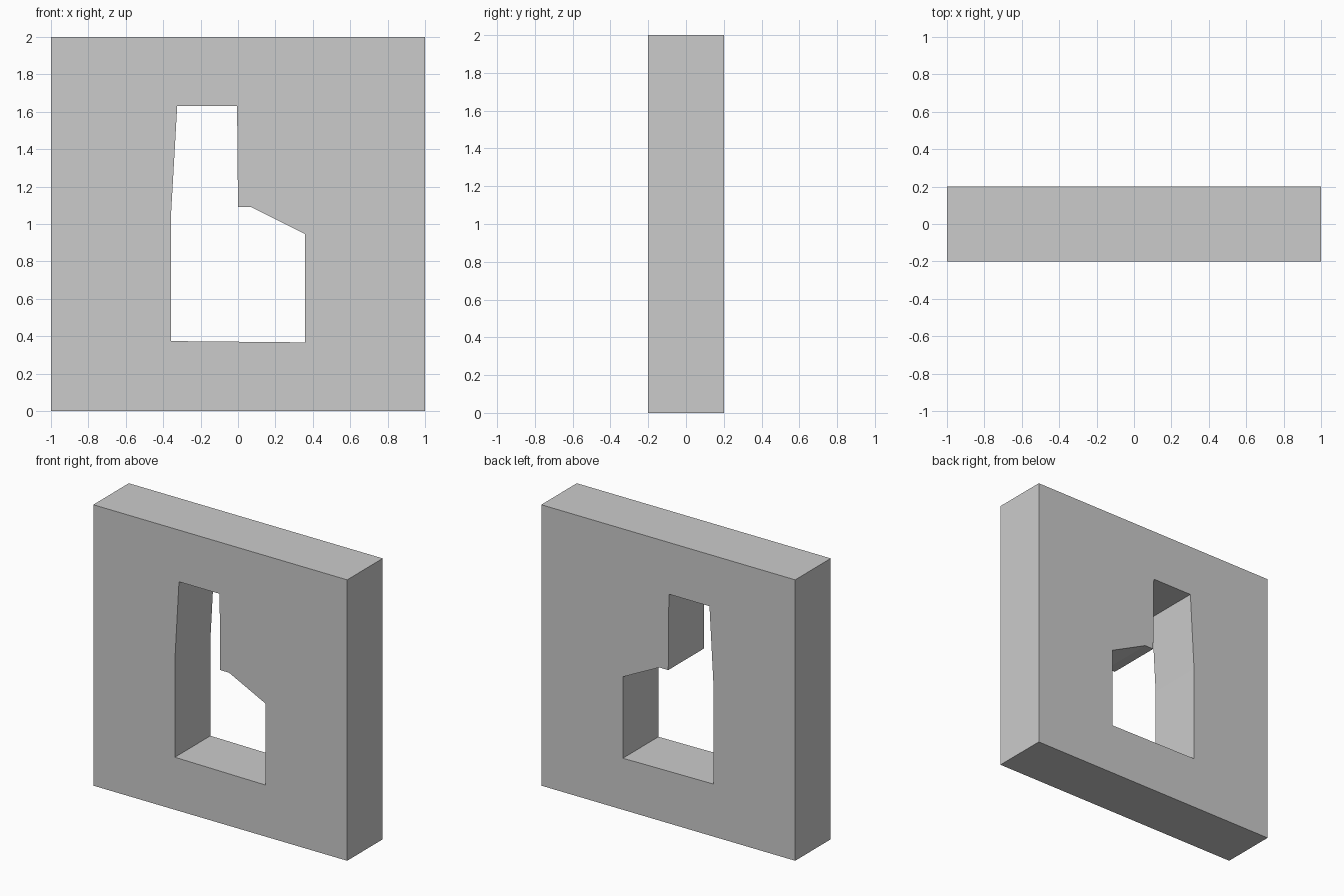
import bpy
import bmesh

if "Cube" in bpy.data.objects:
    bpy.data.objects.remove(bpy.data.objects["Cube"])

# Outlines in the x-z plane: square slab and the stepped opening through it
SLAB = [(-1, 0), (1, 0), (1, 2), (-1, 2)]
OPENING = [(-0.357, 0.374), (0.357, 0.367), (0.357, 0.947), (0.07, 1.09),
           (0.0, 1.09), (-0.005, 1.632), (-0.325, 1.632), (-0.357, 1.07)]
HALF_DEPTH = 0.2


def add_loop(bm, points):
    verts = [bm.verts.new((x, -HALF_DEPTH, z)) for x, z in points]
    return [bm.edges.new((verts[i - 1], verts[i])) for i in range(len(verts))]


# Front face with the hole, extruded through to the back
bm = bmesh.new()
edges = add_loop(bm, SLAB) + add_loop(bm, OPENING)
bmesh.ops.triangle_fill(bm, edges=edges, use_beauty=True)
result = bmesh.ops.extrude_face_region(bm, geom=bm.faces[:], use_keep_orig=True)
back = [g for g in result["geom"] if isinstance(g, bmesh.types.BMVert)]
bmesh.ops.translate(bm, verts=back, vec=(0, 2 * HALF_DEPTH, 0))
bmesh.ops.recalc_face_normals(bm, faces=bm.faces[:])

mesh = bpy.data.meshes.new("wall_panel")
bm.to_mesh(mesh)
bm.free()
wall = bpy.data.objects.new("wall_panel", mesh)
bpy.context.collection.objects.link(wall)
